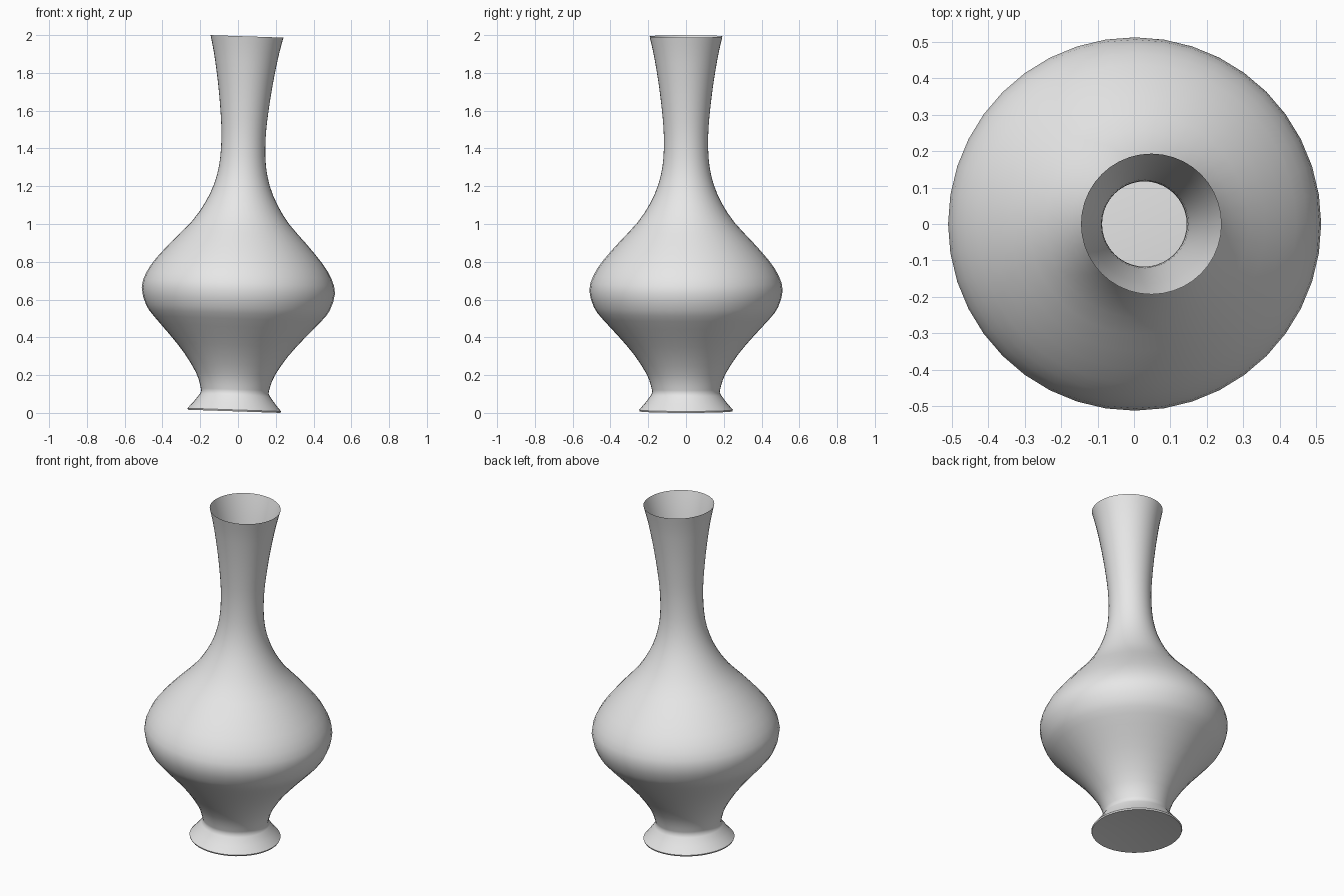
import bpy, bmesh, math
from mathutils import Matrix, Vector

cube = bpy.data.objects.get("Cube")
if cube:
    bpy.data.objects.remove(cube, do_unlink=True)

SIDES = 40
TILT = math.radians(1.95)

# Flared foot and curved body of the thin shell as (radius, height)
FOOT = [(0.245, 0.0), (0.248, 0.008), (0.216, 0.045), (0.186, 0.085)]
BODY = [
    (0.178, 0.1), (0.187, 0.14), (0.21, 0.20), (0.275, 0.30), (0.36, 0.40),
    (0.443, 0.49), (0.487, 0.55), (0.512, 0.64), (0.49, 0.72), (0.438, 0.80),
    (0.35, 0.90), (0.257, 1.0), (0.191, 1.1), (0.147, 1.2), (0.124, 1.3),
    (0.117, 1.4), (0.119, 1.5), (0.128, 1.6), (0.14, 1.7), (0.155, 1.8),
    (0.173, 1.9), (0.193, 1.986),
]


def refine(points):
    """Add a smooth midpoint between each pair of neighbours."""
    pts = [Vector(p) for p in points]
    out = [pts[0]]
    for i in range(len(pts) - 1):
        a, d = pts[max(i - 1, 0)], pts[min(i + 2, len(pts) - 1)]
        b, c = pts[i], pts[i + 1]
        out += [(b + c) * 0.5625 - (a + d) * 0.0625, c]
    return out


# Grey glaze
glaze = bpy.data.materials.new("light_grey")
glaze.use_nodes = True
colour = (0.8, 0.8, 0.8, 1.0)
glaze.diffuse_color = colour
glaze.node_tree.nodes["Principled BSDF"].inputs["Base Color"].default_value = colour

# Lathe the shell ring by ring
bm = bmesh.new()
rings = []
for radius, height in FOOT + refine(BODY):
    ring = []
    for i in range(SIDES):
        a = math.tau * i / SIDES
        ring.append(bm.verts.new((radius * math.cos(a), radius * math.sin(a), height)))
    rings.append(ring)
for low, high in zip(rings, rings[1:]):
    for i in range(SIDES):
        j = (i + 1) % SIDES
        bm.faces.new((low[i], low[j], high[j], high[i]))

# Close the foot with a shallow hollow fan
centre = bm.verts.new((0, 0, 0.03))
for i in range(SIDES):
    bm.faces.new((centre, rings[0][(i + 1) % SIDES], rings[0][i]))

# Smooth shading with crisp foot edges
for face in bm.faces:
    face.smooth = True
for ring in rings[:2]:
    for i in range(SIDES):
        bm.edges.get((ring[i], ring[(i + 1) % SIDES])).smooth = False

# Lean the vase slightly and rest its foot edge on the ground
lean = Matrix.Translation(Vector((-0.02, 0, 0))) @ Matrix.Rotation(TILT, 4, "Y")
bmesh.ops.transform(bm, matrix=lean, verts=bm.verts)
lowest = min(v.co.z for v in bm.verts)
bmesh.ops.translate(bm, vec=(0, 0, -lowest), verts=bm.verts)

mesh = bpy.data.meshes.new("vase")
bm.to_mesh(mesh)
bm.free()
mesh.materials.append(glaze)
vase = bpy.data.objects.new("vase", mesh)
bpy.context.collection.objects.link(vase)
